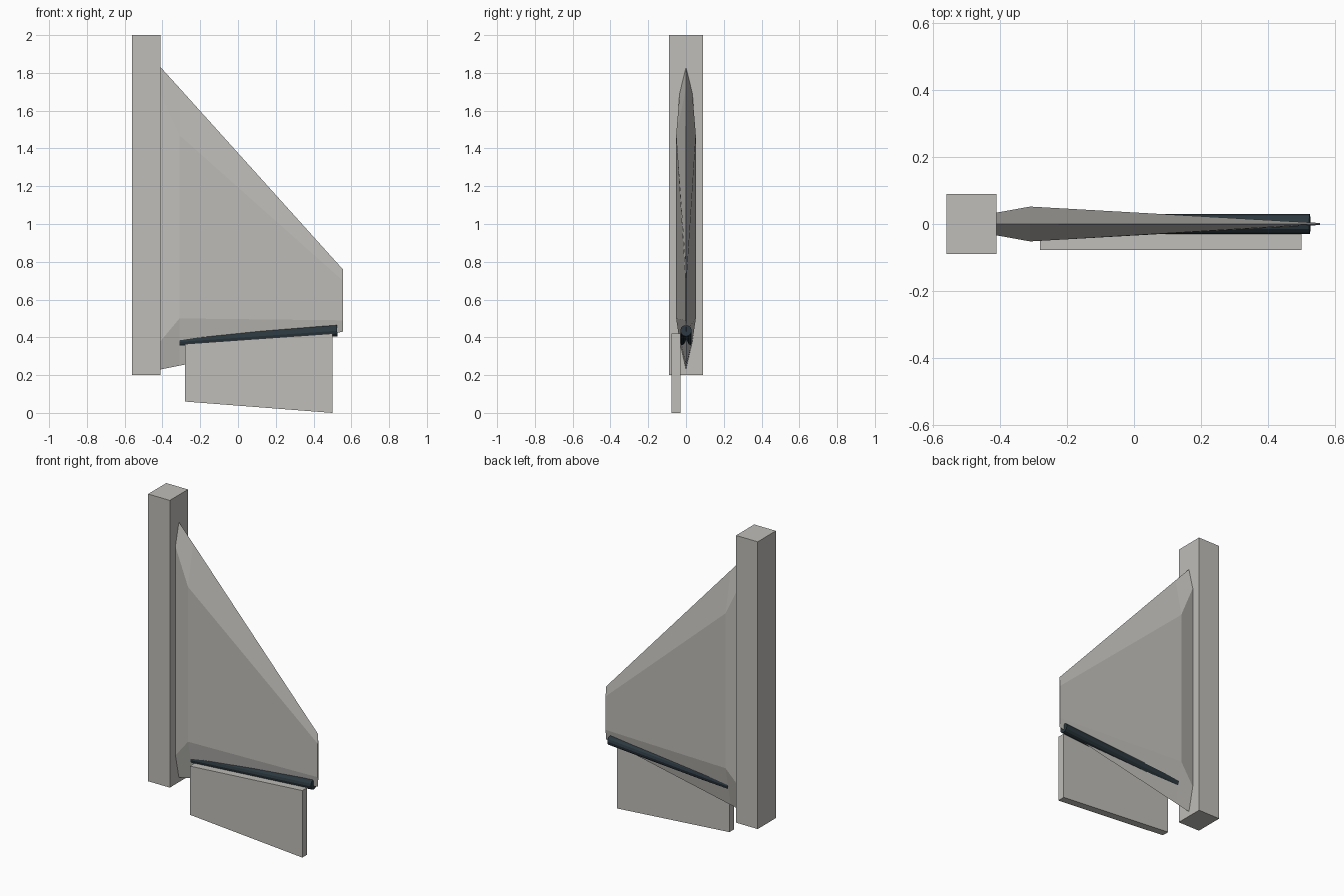
import bpy, bmesh, math
from mathutils import Vector

if "Cube" in bpy.data.objects:
    bpy.data.objects.remove(bpy.data.objects["Cube"])


def material(name, rgb):
    m = bpy.data.materials.new(name)
    m.diffuse_color = (*rgb, 1)
    m.use_nodes = True
    m.node_tree.nodes["Principled BSDF"].inputs["Base Color"].default_value = m.diffuse_color
    return m


grey = material("warm grey", (0.52, 0.51, 0.48))
dark = material("dark slate", (0.025, 0.04, 0.05))


def loft(name, rings, mat):
    """Bridge equal-length closed sections and cap both ends."""
    bm = bmesh.new()
    rows = [[bm.verts.new(p) for p in ring] for ring in rings]
    n = len(rows[0])
    for a, b in zip(rows, rows[1:]):
        for i in range(n):
            j = (i + 1) % n
            bm.faces.new((a[i], a[j], b[j], b[i]))
    bm.faces.new(rows[0])
    bm.faces.new(rows[-1])
    bmesh.ops.recalc_face_normals(bm, faces=bm.faces[:])
    me = bpy.data.meshes.new(name)
    bm.to_mesh(me)
    bm.free()
    me.materials.append(mat)
    ob = bpy.data.objects.new(name, me)
    bpy.context.collection.objects.link(ob)
    return ob


def slab(name, outline, y0, y1, mat):
    return loft(name, [[(x, y, z) for x, z in outline] for y in (y0, y1)], mat)


def fin_section(x, z_low, z_side_low, z_side_high, z_high, half):
    """Flattened hexagon with sharp leading and trailing edges."""
    return [(x, 0, z_high), (x, half, z_side_high), (x, half, z_side_low),
            (x, 0, z_low), (x, -half, z_side_low), (x, -half, z_side_high)]


# Square post
slab("post", [(-0.56, 0.2), (-0.41, 0.2), (-0.41, 2.0), (-0.56, 2.0)], -0.09, 0.09, grey)

# Tapered fin, thickest just outside the root
loft("fin", [
    fin_section(-0.41, 0.23, 0.38, 1.69, 1.83, 0.034),
    fin_section(-0.31, 0.25, 0.50, 1.47, 1.72, 0.052),
    fin_section(0.555, 0.43, 0.49, 0.70, 0.76, 0.003),
], grey)

# Hinge rod running along the lower part of the fin
start, end, radius, sides = Vector((-0.31, 0, 0.376)), Vector((0.525, 0, 0.435)), 0.03, 12
axis = (end - start).normalized()
side = Vector((0, 1, 0))
up = axis.cross(side)
loft("hinge_rod", [[c + radius * (math.cos(a) * side + math.sin(a) * up)
                    for a in (math.tau * i / sides for i in range(sides))]
                   for c in (start, end)], dark)

# Hanging flap in front of the rod
slab("flap", [(-0.28, 0.06), (0.5, 0.0), (0.5, 0.42), (-0.28, 0.365)], -0.077, -0.03, grey)
